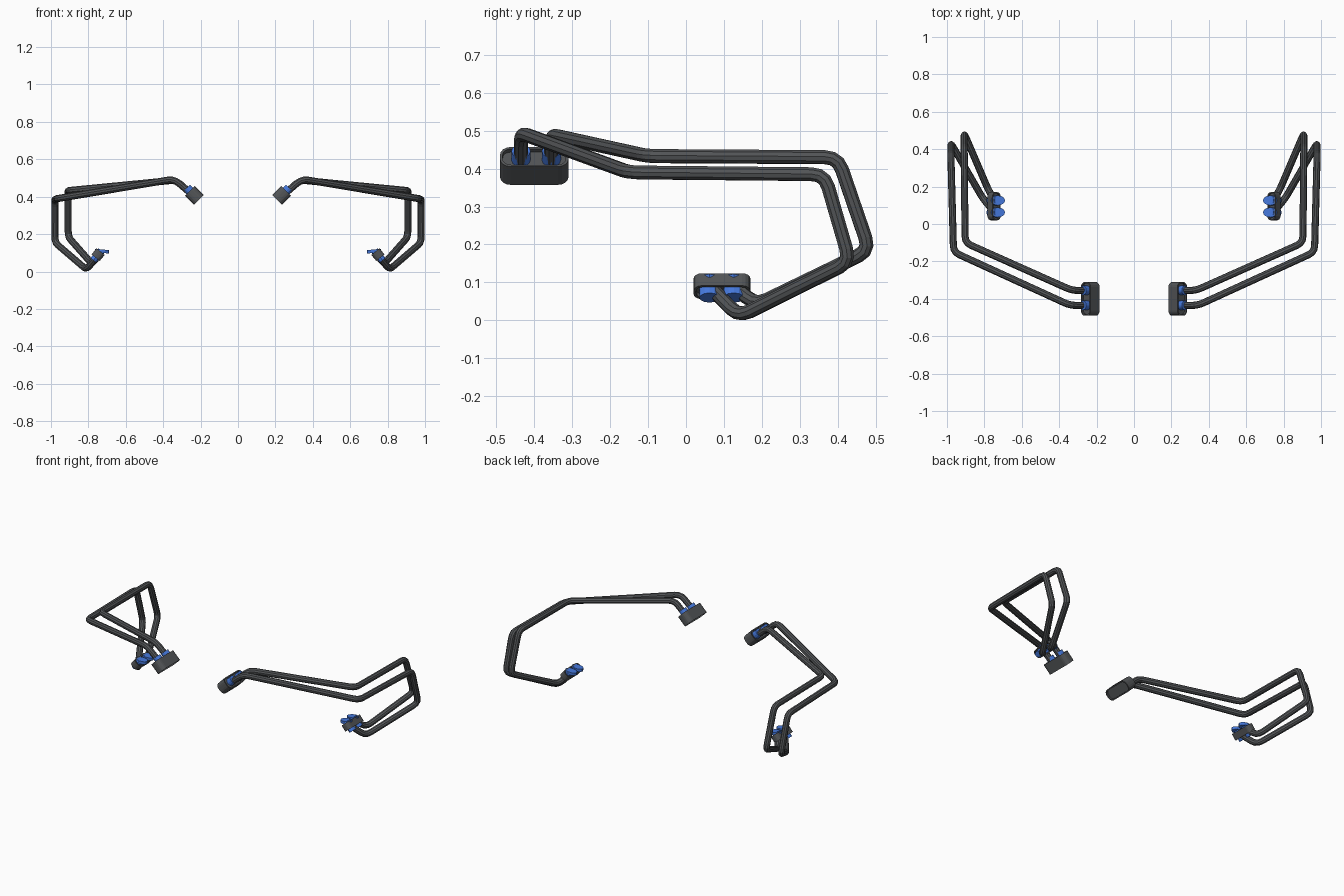
import bpy, bmesh
from mathutils import Vector, Matrix

cube = bpy.data.objects.get("Cube")
if cube:
    bpy.data.objects.remove(cube)


def material(name, rgb):
    m = bpy.data.materials.new(name)
    m.use_nodes = True
    m.diffuse_color = (*rgb, 1)
    m.node_tree.nodes["Principled BSDF"].inputs["Base Color"].default_value = (*rgb, 1)
    return m


GREY = material("dark_grey", (0.085, 0.09, 0.095))
BLUE = material("blue", (0.06, 0.19, 0.72))


def add_object(name, mesh, mat):
    """Link a mesh and mirror it to the other side."""
    mesh.materials.clear()
    mesh.materials.append(mat)
    ob = bpy.data.objects.new(name, mesh)
    bpy.context.collection.objects.link(ob)
    ob.modifiers.new("Mirror", 'MIRROR').use_mirror_merge = False


def rounded(points, r=0.035):
    """Replace each inner corner of a path by a short arc."""
    pts = [Vector(p) for p in points]
    out = [pts[0]]
    for a, b, c in zip(pts, pts[1:], pts[2:]):
        s = b + (a - b).normalized() * min(r, (a - b).length * 0.45)
        e = b + (c - b).normalized() * min(r, (c - b).length * 0.45)
        for i in range(4):
            t = i / 3
            out.append(s * (1 - t) ** 2 + b * 2 * t * (1 - t) + e * t * t)
    return out + [pts[-1]]


def tube(name, points, radius=0.019):
    cu = bpy.data.curves.new(name, 'CURVE')
    cu.dimensions = '3D'
    cu.bevel_depth = radius
    cu.bevel_resolution = 3
    cu.use_fill_caps = True
    path = rounded(points)
    sp = cu.splines.new('POLY')
    sp.points.add(len(path) - 1)
    for p, co in zip(sp.points, path):
        p.co = (*co, 1)
    tmp = bpy.data.objects.new(name + "_path", cu)
    bpy.context.collection.objects.link(tmp)
    dg = bpy.context.evaluated_depsgraph_get()
    mesh = bpy.data.meshes.new_from_object(tmp.evaluated_get(dg))
    bpy.data.objects.remove(tmp)
    for f in mesh.polygons:
        f.use_smooth = False
    add_object(name, mesh, GREY)


def place(name, bm, centre, normal, mat):
    """Turn local z to the normal, keep local y along world y."""
    n = Vector(normal).normalized()
    y = Vector((0, 1, 0))
    turn = Matrix((y.cross(n), y, n)).transposed().to_4x4()
    bmesh.ops.transform(bm, matrix=Matrix.Translation(centre) @ turn, verts=bm.verts)
    mesh = bpy.data.meshes.new(name)
    bm.to_mesh(mesh)
    bm.free()
    add_object(name, mesh, mat)


def housing(name, centre, normal, size, corner):
    """Rounded block with a recess in both socket faces."""
    bm = bmesh.new()
    bmesh.ops.create_cube(bm, size=1)
    bmesh.ops.scale(bm, vec=size, verts=bm.verts)
    edges = [e for e in bm.edges if abs(e.verts[0].co.z - e.verts[1].co.z) > 0.01]
    bmesh.ops.bevel(bm, geom=edges, offset=corner, segments=4, profile=0.5, affect='EDGES')
    bm.normal_update()
    for face in [f for f in bm.faces if abs(f.normal.z) > 0.9]:
        inward = face.normal * -0.012
        bmesh.ops.inset_region(bm, faces=[face], thickness=0.007)
        floor = bmesh.ops.extrude_discrete_faces(bm, faces=[face])["faces"][0]
        bmesh.ops.translate(bm, verts=floor.verts, vec=inward)
    place(name, bm, centre, normal, GREY)


def disc(name, centre, normal, rx, ry, height):
    """Blue collar or oval clip."""
    bm = bmesh.new()
    bmesh.ops.create_cone(bm, cap_ends=True, segments=12, radius1=1, radius2=1, depth=1)
    bmesh.ops.scale(bm, vec=(rx, ry, height), verts=bm.verts)
    place(name, bm, centre, normal, BLUE)


# Bent tubes
tube("outer_tube", [(0.25, -0.435, 0.415), (0.342, -0.435, 0.494), (0.965, -0.15, 0.39),
                    (0.979, 0.365, 0.385), (0.979, 0.432, 0.155), (0.81, 0.14, 0.01),
                    (0.745, 0.062, 0.09)])
tube("inner_tube", [(0.25, -0.355, 0.415), (0.332, -0.355, 0.489), (0.903, -0.10, 0.433),
                    (0.908, 0.4, 0.43), (0.908, 0.484, 0.185), (0.78, 0.185, 0.04),
                    (0.745, 0.126, 0.09)])

# Front connectors, collars pass through the block
FRONT_DIR = (1, 0, 1)
housing("front_housing", (0.234, -0.40, 0.407), FRONT_DIR, (0.073, 0.18, 0.068), 0.028)
for label, y in (("outer", -0.435), ("inner", -0.355)):
    disc("front_collar_" + label, (0.247, y, 0.42), FRONT_DIR, 0.025, 0.025, 0.074)

# Rear connectors with collars below and clips above
REAR_DIR = (-0.64, 0, 0.77)
housing("rear_housing", (0.748, 0.095, 0.09), REAR_DIR, (0.056, 0.15, 0.042), 0.022)
for label, y in (("outer", 0.062), ("inner", 0.126)):
    disc("rear_collar_" + label, (0.752, y, 0.085), REAR_DIR, 0.02, 0.027, 0.066)
    disc("rear_clip_" + label, (0.728, y, 0.109), (-0.1, 0, 1), 0.038, 0.026, 0.018)
